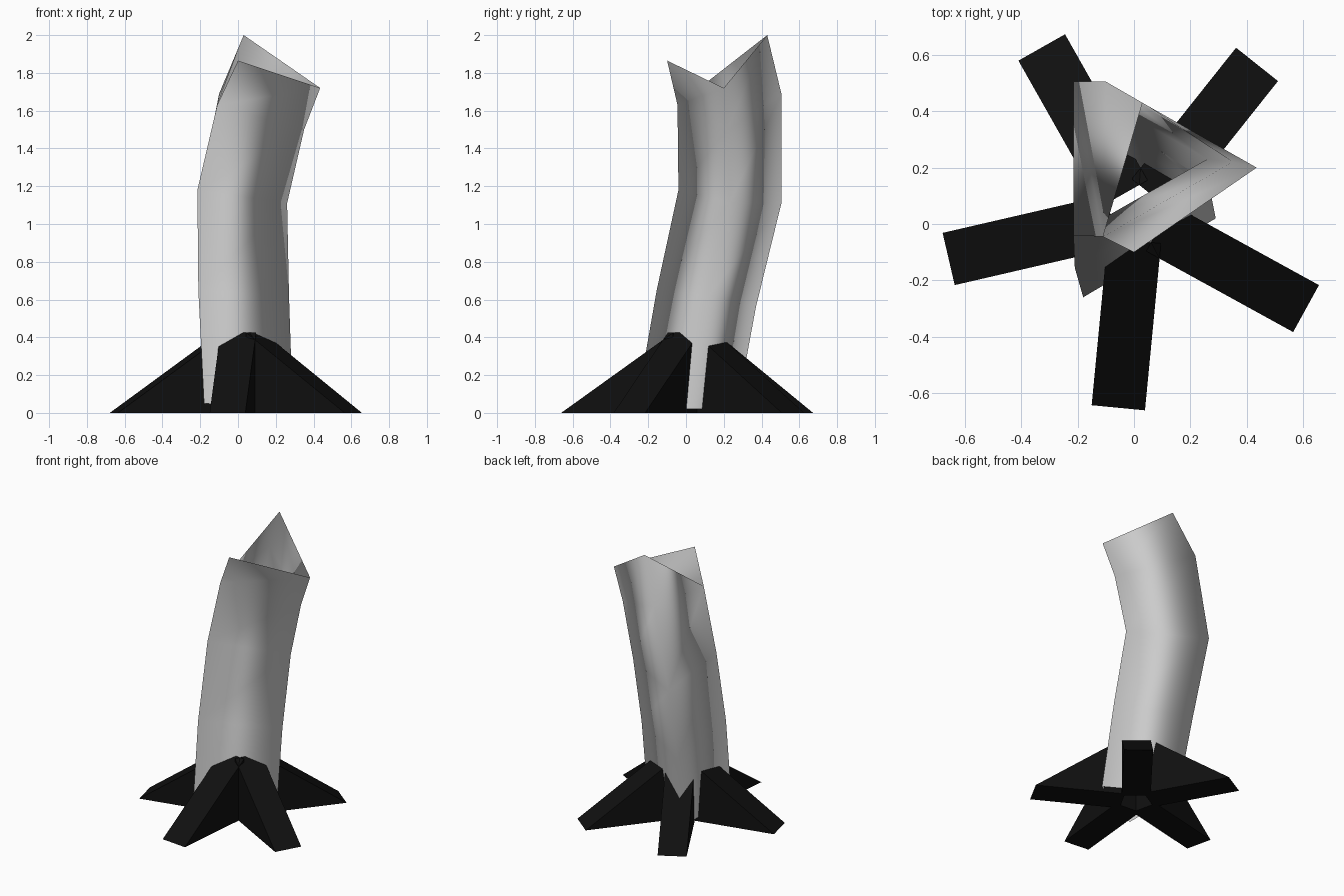
import bpy
import bmesh
from math import cos, sin, radians
from mathutils import Vector, Matrix

default_cube = bpy.data.objects.get("Cube")
if default_cube:
    bpy.data.objects.remove(default_cube, do_unlink=True)


def make_material(name, value):
    material = bpy.data.materials.new(name)
    material.use_nodes = True
    colour = (value, value, value, 1)
    material.diffuse_color = colour
    shader = next(n for n in material.node_tree.nodes if n.type == "BSDF_PRINCIPLED")
    shader.inputs["Base Color"].default_value = colour
    return material


def add_object(name, bm, material, smooth=False):
    mesh = bpy.data.meshes.new(name)
    for face in bm.faces:
        face.smooth = smooth
    bm.to_mesh(mesh)
    bm.free()
    mesh.materials.append(material)
    obj = bpy.data.objects.new(name, mesh)
    bpy.context.scene.collection.objects.link(obj)
    return obj


bark_grey = make_material("bark grey", 0.6)
root_black = make_material("root black", 0.005)

# Hollow three-sided trunk: each ring lists its front, side and back corner
trunk_rings = [
    [(-.18, -.26, .05), (.29, .02, .02), (-.15, .27, .02)],
    [(-.21, -.155, .65), (.27, .12, .62), (-.19, .37, .56)],
    [(-.215, -.04, 1.18), (.26, .23, 1.11), (-.215, .505, 1.11)],
    [(-.11, -.045, 1.63), (.35, .22, 1.5), (-.1, .505, 1.69)],
    [(0, -.1, 1.865), (.435, .2, 1.72), (.03, .43, 2)],
]


def build_trunk():
    bm = bmesh.new()
    rings = [[bm.verts.new(point) for point in ring] for ring in trunk_rings]
    for lower, upper in zip(rings, rings[1:]):
        for i in range(len(lower)):
            j = (i + 1) % len(lower)
            broken = upper is rings[-1] and j == 0
            if broken:
                # The snapped side keeps only its lower triangle
                bm.faces.new((lower[i], lower[j], upper[i]))
            else:
                bm.faces.new((lower[i], lower[j], upper[j], upper[i]))
    return add_object("trunk", bm, bark_grey, smooth=True)


# Wedge-shaped root: a triangular side profile extruded to the root's width
def build_root(name, angle, length=.685, inner=.09, width=.19, height=.425):
    bm = bmesh.new()
    profile = [(inner, 0), (length, 0), (inner, height)]
    base = bm.faces.new([bm.verts.new((r, -width / 2, z)) for r, z in profile])
    extruded = bmesh.ops.extrude_face_region(bm, geom=[base])
    moved = [v for v in extruded["geom"] if isinstance(v, bmesh.types.BMVert)]
    bmesh.ops.translate(bm, verts=moved, vec=Vector((0, width, 0)))
    placement = Matrix.Translation((.01, .03, 0)) @ Matrix.Rotation(radians(angle), 4, "Z")
    bmesh.ops.transform(bm, matrix=placement, verts=bm.verts)
    bmesh.ops.recalc_face_normals(bm, faces=bm.faces)
    return add_object(name, bm, root_black)


build_trunk()
root_angles = {
    "front_root": -95.5,
    "front_left_root": -28.8,
    "back_left_root": 51.5,
    "back_right_root": 119.5,
    "right_root": 193,
}
for root_name, root_angle in root_angles.items():
    build_root(root_name, root_angle)
